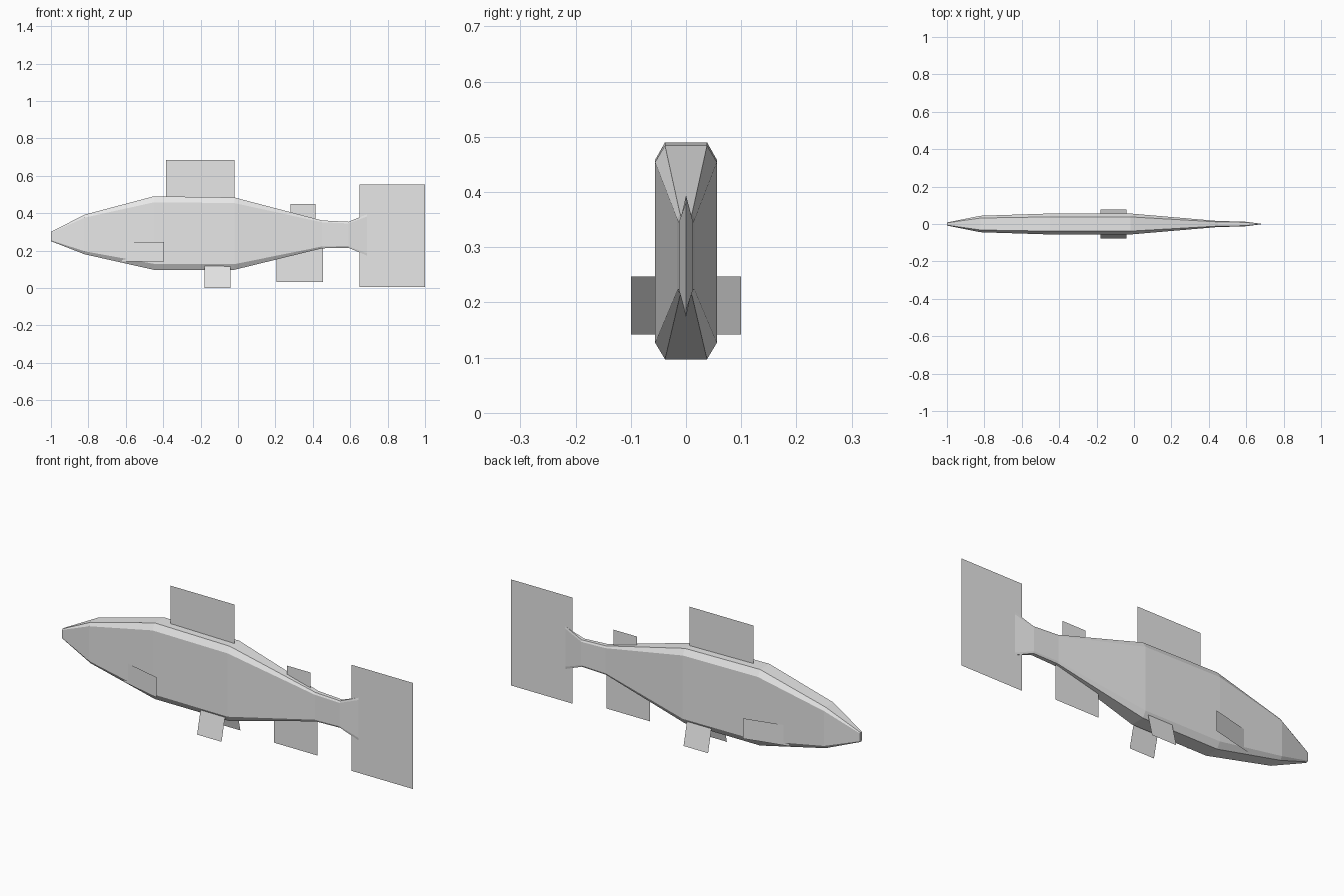
import bpy, bmesh

if "Cube" in bpy.data.objects:
    bpy.data.objects.remove(bpy.data.objects["Cube"])

grey = bpy.data.materials.new("fish_grey")
grey.diffuse_color = (0.8, 0.8, 0.8, 1)
grey.use_nodes = True
grey.node_tree.nodes["Principled BSDF"].inputs["Base Color"].default_value = grey.diffuse_color


def add_object(name, verts, faces):
    mesh = bpy.data.meshes.new(name)
    mesh.from_pydata(verts, [], faces)
    mesh.materials.append(grey)
    obj = bpy.data.objects.new(name, mesh)
    bpy.context.collection.objects.link(obj)
    return obj


# Body: octagonal rings from nose to tail
# x, half width, flat half width, bottom z, top z, chamfer height
rings = [
    (-1.00, 0.008, 0.006, 0.250, 0.300, 0.005),
    (-0.82, 0.044, 0.032, 0.180, 0.392, 0.016),
    (-0.45, 0.056, 0.038, 0.097, 0.490, 0.032),
    (-0.02, 0.056, 0.038, 0.097, 0.484, 0.030),
    (0.45, 0.016, 0.011, 0.212, 0.361, 0.010),
    (0.59, 0.013, 0.009, 0.215, 0.354, 0.009),
    (0.69, 0.000, 0.000, 0.173, 0.394, 0.012),
]
verts, faces = [], []
for x, w, f, lo, hi, c in rings:
    half = [(f, lo), (w, lo + c), (w, hi - c), (f, hi)]
    verts += [(x, y, z) for y, z in half]
    verts += [(x, -y, z) for y, z in reversed(half)]
for r in range(len(rings) - 1):
    for i in range(8):
        j = (i + 1) % 8
        a, b = r * 8, (r + 1) * 8
        faces.append((a + i, a + j, b + j, b + i))
faces.append(tuple(range(7, -1, -1)))
body = add_object("body", verts, faces)

# Close the tail end into a vertical edge
bm = bmesh.new()
bm.from_mesh(body.data)
bmesh.ops.remove_doubles(bm, verts=bm.verts, dist=0.0005)
bmesh.ops.recalc_face_normals(bm, faces=bm.faces)
bm.to_mesh(body.data)
bm.free()

# Thin upright fins on the centre line: x range, z range
for name, x0, x1, z0, z1 in [
    ("dorsal_fin", -0.385, -0.02, 0.470, 0.685),
    ("rear_dorsal_fin", 0.28, 0.415, 0.340, 0.450),
    ("anal_fin", 0.205, 0.455, 0.032, 0.225),
    ("tail_fin", 0.65, 1.00, 0.005, 0.553),
]:
    add_object(name, [(x0, 0, z0), (x1, 0, z0), (x1, 0, z1), (x0, 0, z1)],
               [(0, 1, 2, 3)])

# Paired fins, mirrored left and right
for side, s in (("right", -1), ("left", 1)):
    # Pectoral fins flare outward toward the tail
    add_object(side + "_pectoral_fin",
               [(-0.62, s * 0.045, 0.142), (-0.395, s * 0.100, 0.142),
                (-0.395, s * 0.100, 0.247), (-0.62, s * 0.045, 0.247)],
               [(0, 1, 2, 3)])
    # Pelvic fins splay outward toward the ground
    add_object(side + "_pelvic_fin",
               [(-0.18, s * 0.077, 0), (-0.04, s * 0.077, 0),
                (-0.04, s * 0.046, 0.13), (-0.18, s * 0.046, 0.13)],
               [(0, 1, 2, 3)])
